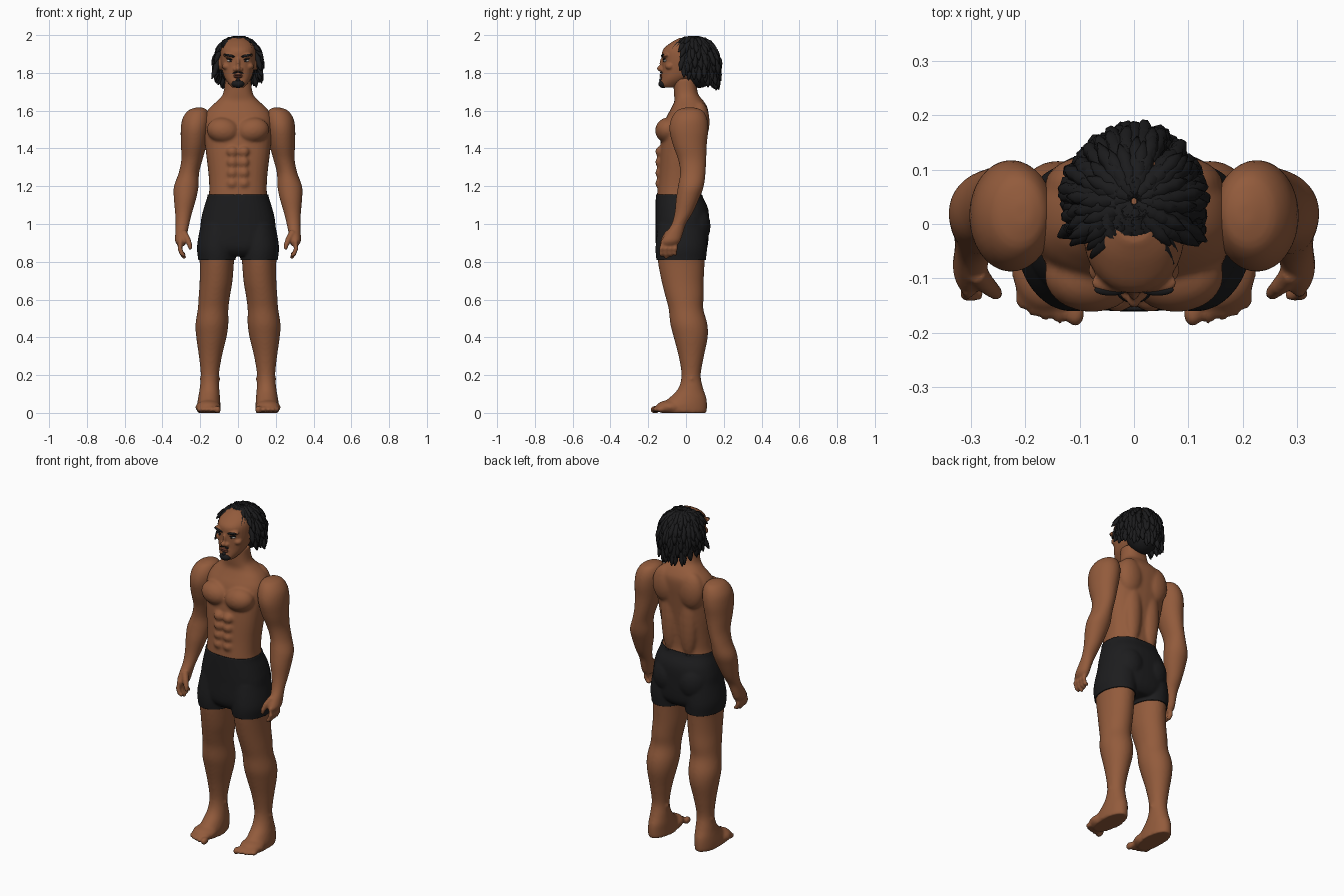
import bpy, bmesh, math, random
from mathutils import Vector, Matrix

if "Cube" in bpy.data.objects:
    bpy.data.objects.remove(bpy.data.objects["Cube"])
random.seed(4)


def material(name, rgb):
    m = bpy.data.materials.new(name)
    m.use_nodes = True
    m.diffuse_color = (*rgb, 1)
    m.node_tree.nodes["Principled BSDF"].inputs["Base Color"].default_value = (*rgb, 1)
    return m


SKIN = material("brown skin", (0.29, 0.105, 0.045))
BLACK = material("black hair", (0.011, 0.011, 0.012))
CLOTH = material("black cloth", (0.012, 0.012, 0.013))
WHITE = material("eye white", (0.55, 0.5, 0.45))
LIP = material("dark lips", (0.16, 0.05, 0.03))


def bridge(bm, loops):
    """Close a stack of equal point loops into a solid."""
    rows = [[bm.verts.new(p) for p in loop] for loop in loops]
    n = len(rows[0])
    for a, b in zip(rows, rows[1:]):
        for i in range(n):
            j = (i + 1) % n
            bm.faces.new((a[i], a[j], b[j], b[i]))
    bm.faces.new(rows[0][::-1])
    bm.faces.new(rows[-1])


def spline(rows, steps=4):
    """Catmull-Rom interpolation of rows of numbers."""
    out = []
    for i in range(len(rows) - 1):
        a, b, c, d = (rows[min(max(i + k, 0), len(rows) - 1)] for k in (-1, 0, 1, 2))
        for s in range(steps):
            t = s / steps
            out.append([q + t / 2 * (r - p + t * (2 * p - 5 * q + 4 * r - u + t * (3 * q - p - 3 * r + u)))
                        for p, q, r, u in zip(a, b, c, d)])
    return out + [list(rows[-1])]


def loft(bm, rings, side=1, power=2.0, n=32):
    """Stack horizontal rounded sections given as x, y, z, rx, ry."""
    loops = []
    for x, y, z, rx, ry in spline(rings):
        loop = []
        for i in range(n):
            a = math.tau * i / n
            c, s = math.cos(a), math.sin(a)
            loop.append((side * x + math.copysign(abs(c) ** (2 / power), c) * rx,
                         y + math.copysign(abs(s) ** (2 / power), s) * ry, z))
        loops.append(loop)
    bridge(bm, loops)


def tube(bm, points, radii, n=6):
    """Round tube along a path."""
    pts = [Vector(p) for p in points]
    loops = []
    for i, p in enumerate(pts):
        d = pts[min(i + 1, len(pts) - 1)] - pts[max(i - 1, 0)]
        q = d.to_track_quat("Z", "Y")
        loops.append([p + q @ Vector((math.cos(math.tau * k / n), math.sin(math.tau * k / n), 0)) * radii[i]
                      for k in range(n)])
    bridge(bm, loops)


def blob(bm, at, size, tilt=0):
    m = Matrix.Translation(at) @ Matrix.Rotation(tilt, 4, "Y") @ Matrix.Diagonal((*size, 1))
    bmesh.ops.create_uvsphere(bm, u_segments=20, v_segments=14, radius=1, matrix=m)


def pair(bm, at, size, tilt=0):
    for s in (-1, 1):
        blob(bm, (s * at[0], at[1], at[2]), size, s * tilt)


def make(name, bm, mat, voxel=0, smooth=6):
    """Turn a bmesh into an object, optionally fused into one surface."""
    bmesh.ops.recalc_face_normals(bm, faces=bm.faces)
    mesh = bpy.data.meshes.new(name)
    bm.to_mesh(mesh)
    bm.free()
    ob = bpy.data.objects.new(name, mesh)
    bpy.context.collection.objects.link(ob)
    mesh.materials.append(mat)
    if voxel:
        r = ob.modifiers.new("Fuse", "REMESH")
        r.mode, r.voxel_size = "VOXEL", voxel
        s = ob.modifiers.new("Soften", "SMOOTH")
        s.factor, s.iterations = 0.5, smooth
        fused = bpy.data.meshes.new_from_object(ob.evaluated_get(bpy.context.evaluated_depsgraph_get()))
        ob.modifiers.clear()
        ob.data = fused
    ob.data.shade_smooth()
    return ob


# Body: torso, muscles, legs and feet
bm = bmesh.new()
loft(bm, [(0, -.02, .835, .1, .1), (0, -.022, .88, .19, .13), (0, -.02, 1, .192, .135),
          (0, -.022, 1.08, .176, .133), (0, -.037, 1.155, .154, .116), (0, -.033, 1.25, .155, .113),
          (0, -.022, 1.38, .17, .117), (0, -.01, 1.48, .18, .118), (0, .006, 1.56, .18, .112),
          (0, .018, 1.61, .155, .098), (0, .016, 1.65, .112, .078), (0, 0, 1.69, .079, .064),
          (0, -.008, 1.77, .068, .06)], power=2.4)
pair(bm, (.08, .037, .99), (.088, .087, .11))
pair(bm, (.078, -.095, 1.495), (.088, .068, .068), -.15)
pair(bm, (.085, .07, 1.54), (.08, .055, .11))
pair(bm, (.06, .06, 1.35), (.055, .045, .22))
for row in range(4):
    pair(bm, (.03, -.142, 1.215 + row * .056), (.029, .02, .027))
for s in (-1, 1):
    loft(bm, [(.1, -.02, 1, .09, .12), (.112, -.025, .88, .099, .13), (.112, -.025, .8, .091, .124),
              (.116, -.018, .7, .087, .112), (.125, -.008, .62, .083, .102), (.132, 0, .55, .081, .092),
              (.138, .015, .47, .087, .098), (.141, .025, .4, .08, .09), (.146, .028, .3, .061, .067),
              (.149, .027, .2, .048, .051), (.151, .025, .13, .052, .066), (.153, .01, .08, .058, .098),
              (.155, -.012, .04, .062, .124), (.155, -.012, 0, .061, .122)], s)
    blob(bm, (s * .158, -.085, .03), (.068, .075, .038))
    for x, y, r in ((.108, -.163, .021), (.139, -.158, .016), (.164, -.152, .015),
                    (.187, -.144, .014), (.207, -.134, .014)):
        blob(bm, (s * x, y, .018), (r * .85, .028, r))
    blob(bm, (s * .148, .03, .18), (.056, .024, .026))
body = make("body", bm, SKIN, .008)

# Shorts: cut from the body between waistband and hem
WAIST, HEM = 1.155, .81
bm = bmesh.new()
bm.from_mesh(body.data)
for v in bm.verts:
    v.co.z = max(v.co.z, 0)
for z in (WAIST, HEM):
    bmesh.ops.bisect_plane(bm, geom=bm.verts[:] + bm.edges[:] + bm.faces[:], plane_co=(0, 0, z), plane_no=(0, 0, 1))
cut = bm.copy()


def keep(b, inside):
    drop = [f for f in b.faces if (HEM < f.calc_center_median().z < WAIST) != inside]
    bmesh.ops.delete(b, geom=drop, context="FACES")


keep(bm, False)
bm.to_mesh(body.data)
bm.free()
keep(cut, True)
shorts = make("shorts", cut, CLOTH)
solid = shorts.modifiers.new("Cloth", "SOLIDIFY")
solid.thickness, solid.offset = .008, .6

# Arms with hands
for s, label in ((1, "left_arm"), (-1, "right_arm")):
    bm = bmesh.new()
    loft(bm, [(.205, .02, 1.617, .015, .02), (.212, .02, 1.602, .05, .066), (.22, .017, 1.56, .073, .094),
              (.227, .015, 1.5, .076, .103), (.234, .02, 1.42, .068, .09), (.244, .033, 1.34, .056, .074),
              (.26, .036, 1.27, .054, .067), (.274, .026, 1.2, .065, .068), (.28, .01, 1.14, .06, .062),
              (.288, -.012, 1.06, .045, .048), (.294, -.038, 1, .036, .038), (.3, -.062, .95, .032, .046),
              (.303, -.08, .91, .03, .05), (.3, -.088, .885, .018, .04)], s)
    for k in range(4):
        y = -.123 + k * .024
        tip = .818 + abs(k - 1) * .012
        tube(bm, [(s * .304, y, .91), (s * .308, y - .006, .87), (s * .297, y - .008, .842), (s * .28, y - .006, tip)],
             [.013, .0135, .0125, .009], 10)
    tube(bm, [(s * .29, -.09, .955), (s * .268, -.115, .92), (s * .256, -.126, .89), (s * .25, -.13, .865)],
         [.02, .017, .014, .009], 10)
    make(label, bm, SKIN, .006, 4)

# Head with brow, nose, lips and ears
bm = bmesh.new()
loft(bm, [(0, -.088, 1.722, .03, .03), (0, -.078, 1.738, .046, .056), (0, -.055, 1.765, .066, .076),
          (0, -.03, 1.8, .08, .097), (0, -.01, 1.86, .092, .116), (0, 0, 1.92, .093, .124),
          (0, .02, 1.96, .08, .1), (0, .02, 1.985, .04, .055)], power=2.2)
pair(bm, (.04, -.108, 1.89), (.04, .02, .013), -.15)
pair(bm, (.058, -.085, 1.835), (.026, .025, .02))
pair(bm, (.095, .0, 1.85), (.014, .024, .036))
pair(bm, (.014, -.127, 1.818), (.012, .014, .011))
blob(bm, (0, -.132, 1.823), (.014, .023, .016))
blob(bm, (0, -.122, 1.85), (.011, .018, .035))
blob(bm, (0, -.117, 1.785), (.032, .018, .017))
blob(bm, (0, -.118, 1.745), (.03, .022, .022))
make("head", bm, SKIN, .005, 3)

# Face details
bm = bmesh.new()
pair(bm, (.04, -.107, 1.864), (.019, .012, .008), -.12)
make("eyes", bm, WHITE)
bm = bmesh.new()
pair(bm, (.038, -.115, 1.864), (.008, .006, .008))
pair(bm, (.041, -.114, 1.872), (.024, .009, .004), -.15)
make("irises_and_lashes", bm, BLACK)
bm = bmesh.new()
pair(bm, (.043, -.121, 1.891), (.031, .011, .007), -.2)
make("eyebrows", bm, BLACK)
bm = bmesh.new()
for z in (1.779, 1.789):
    blob(bm, (0, -.13, z), (.024, .01, .006))
make("lips", bm, LIP)
bm = bmesh.new()
blob(bm, (0, -.12, 1.742), (.034, .026, .022))
blob(bm, (0, -.132, 1.762), (.01, .01, .01))
pair(bm, (.014, -.13, 1.802), (.015, .007, .004), .25)
make("goatee", bm, BLACK)

# Hair: scalp cap and layered locks flowing down from the crown
MID, SIZE = Vector((0, .042, 1.845)), Vector((.112, .122, .14))
bm = bmesh.new()
blob(bm, (0, .035, 1.89), (.1, .105, .095))
blob(bm, (0, .07, 1.82), (.09, .085, .1))
make("scalp_hair", bm, BLACK)


def hair_point(a, s, lift):
    r = math.sin(min(s, math.pi / 2)) - max(0, s - math.pi / 2) * .1
    z = math.cos(s) if s < math.pi / 2 else math.pi / 2 - s
    return MID + Vector((math.cos(a) * (r * SIZE.x + lift), math.sin(a) * (r * SIZE.y + lift), z * SIZE.z))


bm = bmesh.new()
LAYERS, STEPS = 7, 9
for layer in range(LAYERS):
    count = 14 + layer * 4
    for k in range(count):
        a = math.tau * (k + .5 * (layer % 2) + random.uniform(-.3, .3)) / count
        front = -math.sin(a)
        if front < .45:
            low = 1.715 + .045 * (front + 1)
        else:
            low = 1.885 + .05 * front
        h = (low - MID.z) / SIZE.z
        end = math.acos(h) if h > 0 else math.pi / 2 - h
        s1 = .45 + (end - .45) * (layer + 1) / LAYERS + random.uniform(-.08, .08)
        s0 = max(.08, s1 - .95)
        flare = random.uniform(.004, .022) + (.02 if .3 < front < .85 else 0) * random.random()
        sway = random.uniform(-.12, .12)
        path, radii = [], []
        for i in range(STEPS):
            t = i / (STEPS - 1)
            path.append(hair_point(a + sway * t, s0 + (s1 - s0) * t, -.004 + flare * t * t + .01 * t))
            radii.append(.0125 * (.75 + .5 * math.sin(math.pi * t)) * (1 + .12 * (-1) ** i))
        radii[-1] = .003
        tube(bm, path, radii)
make("hair_locks", bm, BLACK)
